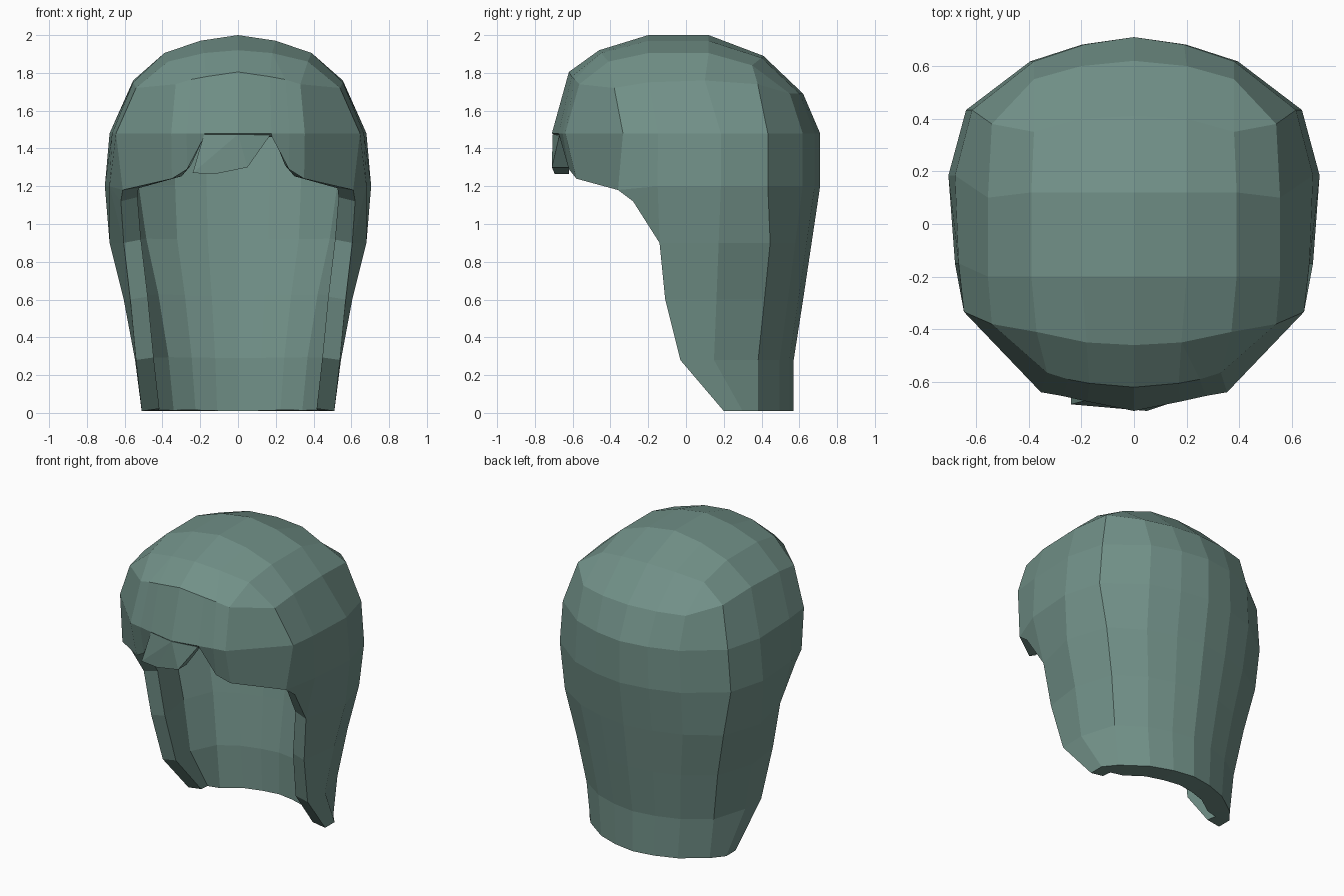
import bpy, bmesh

if "Cube" in bpy.data.objects:
    bpy.data.objects.remove(bpy.data.objects["Cube"])

mat = bpy.data.materials.new("grey green")
mat.diffuse_color = (0.165, 0.28, 0.245, 1)
mat.use_nodes = True
mat.node_tree.nodes["Principled BSDF"].inputs["Base Color"].default_value = mat.diffuse_color


def make_object(name, bm):
    mesh = bpy.data.meshes.new(name)
    bm.to_mesh(mesh)
    bm.free()
    mesh.materials.append(mat)
    obj = bpy.data.objects.new(name, mesh)
    bpy.context.collection.objects.link(obj)
    return obj


# Half outline of the head, back centre to front centre, as unit factors
OUTLINE = [(0, 1), (.28, .96), (.56, .87), (.905, .61), (1, .26), (.98, -.21),
           (.95, -.47), (.52, -.9), (.4, -.92), (.26, -.95), (0, -1)]
# Crown cap: rows from back to front, columns from the middle to the side
CAP = [[(0, .41, 1.89), (.2, .40, 1.88), (.38, .35, 1.84)],
       [(0, .12, 2), (.2, .12, 1.97), (.39, .12, 1.905)],
       [(0, -.2, 2), (.2, -.2, 1.97), (.39, -.2, 1.905)],
       [(0, -.46, 1.92), (.18, -.45, 1.905), (.37, -.41, 1.86)]]
# Ring around the cap, back to front
BROW = [(0, .62, 1.69), (.2, .60, 1.69), (.38, .55, 1.69), (.54, .38, 1.74),
        (.555, .1, 1.76), (.555, -.2, 1.75), (.54, -.38, 1.72), (.33, -.565, 1.74),
        (.25, -.59, 1.765), (.17, -.605, 1.78), (0, -.62, 1.805)]
# Front hairline points from the temple to the middle
HAIRLINE = [(.61, -.36, 1.18), (.35, -.58, 1.24), (.27, -.62, 1.29),
            (.18, -.655, 1.46), (0, -.69, 1.47)]
# Neck rings: height, half width, back y, x and y of the open front edge
NECK = [(.9, .68, .665, .605, -.14), (.6, .605, .62, .57, -.11),
        (.28, .545, .57, .54, -.03), (.01, .51, .57, .51, .2)]

bm = bmesh.new()


def add_ring(points):
    return [bm.verts.new(p) for p in points]


def outline_points(z, w, back, front):
    return [(u * w, v * back if v > 0 else -v * front, z) for u, v in OUTLINE]


rings = [add_ring(BROW), add_ring(outline_points(1.48, .68, .71, -.71)),
         add_ring(outline_points(1.2, .705, .71, -.71)[:5] + [(.68, -.15, 1.2)] + HAIRLINE)]
for z, w, back, ex, ey in NECK:
    pts = [((.87 if i == 3 else u) * w, max((.67 if i == 3 else v) * back, ey + .1), z)
           for i, (u, v) in enumerate(OUTLINE[:5])]
    rings.append(add_ring(pts + [(ex, ey, z)]))

# Outer skin
for a, b in zip(rings, rings[1:]):
    for i in range(min(len(a), len(b)) - 1):
        bm.faces.new((a[i + 1], b[i + 1], b[i], a[i]))
# Corner below the temple
corner = bm.verts.new((.62, -.28, 1.12))
bm.faces.new((rings[2][5], rings[2][6], corner))
bm.faces.new((rings[2][5], corner, rings[3][5]))
# Cap grid
cap = [add_ring(row) for row in CAP]
for a, b in zip(cap, cap[1:]):
    for i in range(2):
        bm.faces.new((a[i], b[i], b[i + 1], a[i + 1]))
# Join the cap border to the ring around it
border = cap[0] + [cap[1][2], cap[2][2]] + cap[3][::-1]
LINK = [0, 1, 2, 2, 3, 4, 5, 5, 6, 6, 7]
ring = rings[0]
for i in range(10):
    p, q = border[LINK[i]], border[LINK[i + 1]]
    bm.faces.new((q, ring[i + 1], ring[i]) + (() if p is q else (p,)))

hair = make_object("hair_shell", bm)
# The shell is thicker at the nape than at the crown and front edges
group = hair.vertex_groups.new(name="shell_thickness")
for v in hair.data.vertices:
    nape = v.co.z < 1.3 and v.co.y > .33
    group.add([v.index], 1 if nape else .7, 'REPLACE')
mirror = hair.modifiers.new("mirror", 'MIRROR')
mirror.use_clip = True
thick = hair.modifiers.new("thickness", 'SOLIDIFY')
thick.thickness = .135
thick.offset = -1
thick.vertex_group = group.name

# Uneven tuft hanging over the forehead
bm = bmesh.new()
tuft = [(-.18, -.67, 1.475), (-.24, -.685, 1.27), (-.12, -.695, 1.265),
        (.05, -.71, 1.3), (.17, -.67, 1.47), (0, -.706, 1.475)]
front = [bm.verts.new(p) for p in tuft]
back = [bm.verts.new((x, -.62, z)) for x, y, z in tuft]
n = len(tuft)
for i in range(n):
    j = (i + 1) % n
    bm.faces.new((front[j], front[i], back[i], back[j]))
for i in range(n - 2):
    bm.faces.new((front[n - 1], front[i], front[i + 1]))
bm.faces.new(back[::-1])
bmesh.ops.recalc_face_normals(bm, faces=bm.faces)
make_object("forehead_tuft", bm)
